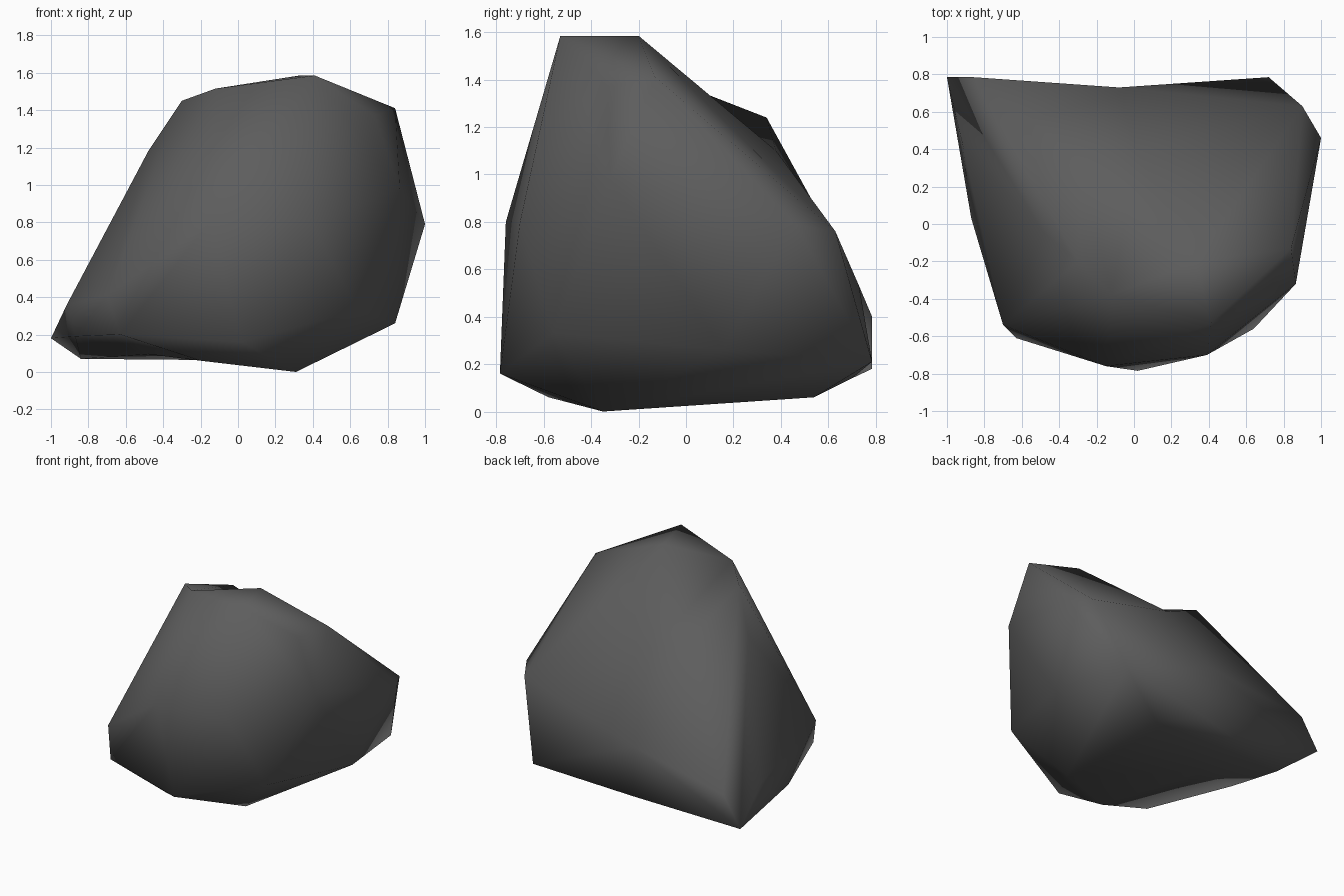
import bpy
import bmesh

# Remove the default cube only
cube = bpy.data.objects.get("Cube")
if cube:
    bpy.data.objects.remove(cube, do_unlink=True)

# Stone colour
stone = bpy.data.materials.new("dark_grey_stone")
stone.use_nodes = True
grey = (0.11, 0.11, 0.11, 1.0)
stone.diffuse_color = grey
shader = stone.node_tree.nodes["Principled BSDF"]
shader.inputs["Base Color"].default_value = grey
shader.inputs["Roughness"].default_value = 0.9

# Corners of the boulder
corners = {
    "peak_front": (.41, -.53, 1.585),
    "peak_back": (.33, -.2, 1.585),
    "crown_front": (-.12, -.38, 1.515),
    "crown_side": (-.3, -.2, 1.45),
    "shoulder": (.84, -.13, 1.41),
    "brow": (.73, -.33, 1.37),
    "back_ridge": (-.28, .34, 1.24),
    "slope": (-.48, -.05, 1.18),
    "cheek": (.865, -.32, .98),
    "belly": (.39, -.7, .8),
    "belly_side": (-.15, -.76, .8),
    "flank": (1, .46, .79),
    "back_flank": (.9, .63, .76),
    "waist": (-.7, -.54, .41),
    "tail_top": (-.86, .785, .4),
    "tail_side": (-.915, .42, .36),
    "chin": (.64, -.56, .33),
    "hip": (.84, .155, .26),
    "back_foot": (.72, .785, .21),
    "waist_low": (-.63, -.61, .2),
    "side_low": (-.87, .03, .19),
    "tail": (-1, .785, .18),
    "toe": (.02, -.785, .16),
    "tail_base": (-.84, .54, .07),
    "heel": (.25, .54, .06),
    "front_base": (-.2, -.58, .06),
    "base": (.31, -.35, 0),
}

bm = bmesh.new()
named = {name: bm.verts.new(co) for name, co in corners.items()}
bmesh.ops.convex_hull(bm, input=list(bm.verts))


def dent(name, co, ring):
    """Replace the faces spanned by the ring with a fan to a sunken corner."""
    ring_verts = {named[r] for r in ring.split()}
    old = [f for f in bm.faces if all(v in ring_verts for v in f.verts)]
    old_set = set(old)
    rim = []
    for f in old:
        for loop in f.loops:
            if any(g not in old_set for g in loop.edge.link_faces):
                rim.append((loop.vert, loop.link_loop_next.vert))
    bmesh.ops.delete(bm, geom=old, context="FACES_ONLY")
    centre = named[name] = bm.verts.new(co)
    for a, b in rim:
        bm.faces.new((a, b, centre))


# Hollows on the back, behind the crown and on the underside
dent("back_hollow", (-.08, .73, .53),
     "back_ridge peak_back back_flank back_foot tail tail_top")
dent("saddle", (.02, .38, 1.1),
     "crown_front crown_side back_ridge peak_back back_flank back_hollow")
dent("back_edge", (-.05, .7, .14),
     "back_hollow back_foot tail tail_base heel")
dent("under_hollow", (-.48, .18, .095),
     "tail_base base front_base side_low waist_low heel")

# Crest running from the crown to the back ridge
crest = bm.edges.get((named["saddle"], named["crown_side"]))
if crest:
    bmesh.utils.edge_rotate(crest)

# Tidy stray edges left by the hollows
bmesh.ops.delete(bm, geom=[e for e in bm.edges if not e.link_faces], context="EDGES")
bmesh.ops.recalc_face_normals(bm, faces=list(bm.faces))
for f in bm.faces:
    f.smooth = True

mesh = bpy.data.meshes.new("boulder")
bm.to_mesh(mesh)
bm.free()
mesh.materials.append(stone)
boulder = bpy.data.objects.new("boulder", mesh)
bpy.context.collection.objects.link(boulder)
